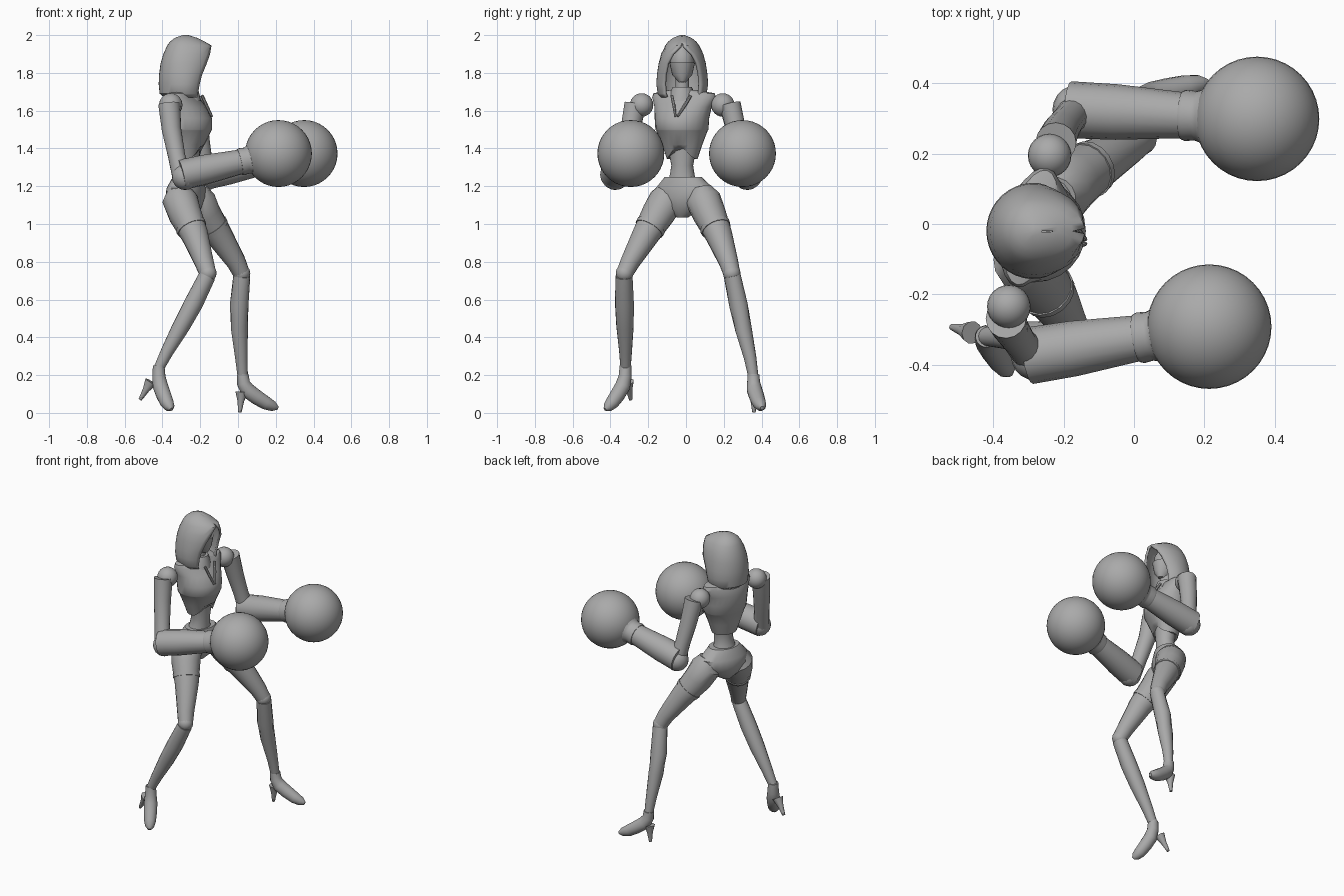
import bpy, bmesh, math
from mathutils import Vector, Matrix

if "Cube" in bpy.data.objects:
    bpy.data.objects.remove(bpy.data.objects["Cube"], do_unlink=True)

grey = bpy.data.materials.new("plain grey")
grey.use_nodes = True
grey.diffuse_color = (0.4, 0.4, 0.4, 1)
grey.node_tree.nodes["Principled BSDF"].inputs["Base Color"].default_value = (0.4, 0.4, 0.4, 1)
parts = []


def finish(name, bm):
    bmesh.ops.recalc_face_normals(bm, faces=bm.faces)
    mesh = bpy.data.meshes.new(name)
    bm.to_mesh(mesh)
    bm.free()
    mesh.materials.append(grey)
    obj = bpy.data.objects.new(name, mesh)
    bpy.context.collection.objects.link(obj)
    parts.append(obj)
    return obj


def skin(name, rings, closed=True, caps=True):
    """Join rings of points with quads."""
    bm = bmesh.new()
    rows = [[bm.verts.new(p) for p in ring] for ring in rings]
    n = len(rows[0])
    for low, high in zip(rows, rows[1:]):
        for i in range(n if closed else n - 1):
            j = (i + 1) % n
            bm.faces.new((low[i], low[j], high[j], high[i]))
    if caps:
        bm.faces.new(rows[0])
        bm.faces.new(rows[-1])
    return finish(name, bm)


def body(name, sections, yaw=0, n=24, hem=0):
    """Level rings: x, y, z, half width, depth in front, depth behind."""
    turn = Matrix.Rotation(math.radians(yaw), 3, 'Z')
    rings = []
    for k, (x, y, z, w, front, back) in enumerate(sections):
        ring = []
        for i in range(n):
            t = math.tau * i / n
            c, s = math.cos(t), math.sin(t)
            lift = hem * max(0, c) ** 4 if k == 0 else 0
            ring.append(Vector((x, y, z + lift)) + turn @ Vector(((front if c > 0 else back) * c, w * s, 0)))
        rings.append(ring)
    return skin(name, rings)


def limb(name, stations, n=16):
    """Round rings square to a path of x, y, z, radius."""
    pts = [Vector(s[:3]) for s in stations]
    rings = []
    for i, p in enumerate(pts):
        way = pts[min(i + 1, len(pts) - 1)] - pts[max(i - 1, 0)]
        q = way.to_track_quat('Z', 'Y')
        r = stations[i][3]
        rings.append([p + q @ Vector((r * math.cos(math.tau * k / n), r * math.sin(math.tau * k / n), 0))
                      for k in range(n)])
    return skin(name, rings)


def ball(name, centre, r, seg=24):
    bm = bmesh.new()
    bmesh.ops.create_uvsphere(bm, u_segments=seg, v_segments=seg // 2, radius=r,
                              matrix=Matrix.Translation(centre))
    return finish(name, bm)


# Hood: rings left open at the face, given thickness
hood_rings = []
# z, half width, front edge, back, half opening
for z, w, front, back, gap in [(1.67, .115, -.215, -.39, .085), (1.69, .13, -.212, -.415, .092),
                               (1.74, .137, -.203, -.42, .095), (1.79, .134, -.19, -.418, .092),
                               (1.85, .125, -.165, -.41, .08), (1.9, .112, -.148, -.395, .052),
                               (1.945, .09, -.14, -.375, .008), (1.965, .075, -.175, -.36, .001),
                               (1.985, .05, -.215, -.335, .001), (2.0, .012, -.262, -.292, .001)]:
    cx = -.285
    a = math.asin(gap / w)
    depth = (front - cx) / math.cos(a)
    ring = []
    for i in range(29):
        t = a + (math.tau - 2 * a) * i / 28
        c = math.cos(t)
        ring.append((cx + c * (depth if c > 0 else cx - back), -.02 + w * math.sin(t), z))
    hood_rings.append(ring)
crown = len(hood_rings)
hood = skin("hood", hood_rings, closed=False, caps=False)
bm = bmesh.new()
bm.from_mesh(hood.data)
bm.verts.ensure_lookup_table()
bm.faces.new(bm.verts[(crown - 1) * 29:crown * 29])
bmesh.ops.remove_doubles(bm, verts=bm.verts, dist=.003)
bmesh.ops.recalc_face_normals(bm, faces=bm.faces)
bm.to_mesh(hood.data)
bm.free()
thick = hood.modifiers.new("thickness", 'SOLIDIFY')
thick.thickness = .014
thick.offset = -1

# Head, mask and neck
body("head", [(-.25, -.02, 1.75, .02, .03, .04), (-.26, -.02, 1.79, .05, .055, .07),
              (-.265, -.02, 1.85, .064, .075, .085), (-.265, -.02, 1.9, .06, .07, .08),
              (-.265, -.02, 1.95, .03, .04, .05)])
body("face_mask", [(-.245, -.02, 1.752, .02, .036, .03), (-.25, -.02, 1.79, .053, .058, .03),
                   (-.255, -.02, 1.855, .068, .074, .03)])
limb("neck", [(-.28, -.02, 1.62, .045), (-.27, -.02, 1.7, .036), (-.265, -.02, 1.8, .036)])

# Torso: waist, vest with raised hem, collar and lapel edges
body("waist", [(-.275, -.02, 1.2, .085, .07, .07), (-.268, -.02, 1.26, .066, .058, .06),
               (-.262, -.02, 1.31, .058, .055, .055), (-.265, -.02, 1.38, .072, .062, .062),
               (-.27, -.02, 1.46, .1, .075, .08)], -15)
body("vest", [(-.268, -.02, 1.345, .082, .073, .07), (-.272, -.02, 1.42, .108, .095, .085),
              (-.278, -.02, 1.495, .138, .138, .095), (-.28, -.02, 1.5, .142, .143, .096),
              (-.282, -.02, 1.56, .146, .145, .1), (-.286, -.015, 1.62, .155, .113, .1),
              (-.29, -.01, 1.67, .175, .075, .08), (-.29, -.01, 1.692, .168, .062, .068),
              (-.285, -.015, 1.71, .07, .05, .055)], -15, hem=.065)
body("collar", [(-.28, -.02, 1.65, .075, .085, .08), (-.275, -.02, 1.7, .062, .068, .065),
                (-.27, -.02, 1.725, .05, .055, .055)], -15)
for side in (-1, 1):
    limb("lapel_edge", [(-.19, -.025 + side * .05, 1.68, .008), (-.168, -.035 + side * .03, 1.63, .009),
                        (-.138, -.05 + side * .006, 1.57, .006)], 8)

# Pelvis
body("pelvis", [(-.275, -.02, 1.035, .03, .035, .04), (-.275, -.015, 1.08, .1, .075, .08),
                (-.275, -.01, 1.14, .155, .09, .1), (-.272, -.008, 1.19, .16, .088, .095),
                (-.27, -.015, 1.25, .1, .072, .07)], -22)

# Legs
thighs = {"right": [(-.305, -.085, 1.19, .06), (-.307, -.1, 1.13, .094), (-.28, -.15, 1.05, .088),
                    (-.228, -.215, .94, .072), (-.18, -.295, .8, .052), (-.16, -.325, .74, .045)],
          "left": [(-.225, .075, 1.19, .06), (-.215, .09, 1.13, .094), (-.175, .125, 1.05, .088),
                   (-.1, .175, .94, .072), (-.01, .225, .8, .052), (.018, .242, .74, .045)]}
shins = {"right": [(-.163, -.328, .725, .045), (-.235, -.326, .58, .05), (-.3, -.323, .46, .046),
                   (-.375, -.32, .325, .034), (-.42, -.32, .235, .027)],
         "left": [(.02, .245, .725, .045), (.006, .278, .57, .05), (.008, .305, .44, .045),
                  (.018, .34, .29, .033), (.025, .357, .19, .027)]}
toes = {"right": (-.355, -.425, .024), "left": (.205, .402, .03)}
heels = {"right": (-.518, -.293, .07), "left": (.01, .36, .003)}
for side in ("right", "left"):
    thigh, shin = thighs[side], shins[side]
    limb(side + "_thigh", thigh)
    limb(side + "_shin", shin)
    ball(side + "_knee", thigh[-1][:3], .047, 16)
    # Stocking top round the thigh
    mid, low = Vector(thigh[2]), Vector(thigh[3])
    limb(side + "_stocking_band", [tuple(mid.lerp(low, f)[:3]) + (mid.lerp(low, f)[3] + .004,)
                                   for f in (.55, .7)])
    # Shoe swept from ankle to toe, with a narrow heel
    ankle, toe = Vector(shin[-1][:3]), Vector(toes[side])
    path = []
    for along, drop, r in [(0, -.08, .031), (.02, .2, .035), (.14, .44, .041), (.4, .66, .04),
                           (.68, .86, .036), (.9, .97, .027), (1.03, 1.03, .01)]:
        x, y, _ = ankle.lerp(toe, along)
        path.append((x, y, ankle.z + (toe.z - ankle.z) * drop, r))
    limb(side + "_shoe", path)
    heel = Vector(heels[side])
    top = ankle.lerp(heel, .42)
    limb(side + "_heel", [(*top, .033), (*top.lerp(heel, .45), .018), (*heel, .009)], 10)

# Arms with round gloves
shoulders = {"right": (-.356, -.235, 1.63), "left": (-.24, .195, 1.63)}
uppers = {"right": [(-.364, -.268, 1.635, .058), (-.352, -.295, 1.5, .052),
                    (-.325, -.335, 1.36, .046), (-.3, -.365, 1.26, .05)],
          "left": [(-.222, .232, 1.635, .058), (-.208, .265, 1.5, .052),
                   (-.185, .298, 1.36, .046), (-.165, .32, 1.26, .05)]}
elbows = {"right": (-.3, -.375, 1.26), "left": (-.182, .325, 1.26)}
gloves = {"right": (.214, -.292, 1.373), "left": (.35, .299, 1.373)}
for side in ("right", "left"):
    ball(side + "_shoulder", shoulders[side], .062)
    limb(side + "_upper_arm", uppers[side])
    elbow, glove = Vector(elbows[side]), Vector(gloves[side])
    ball(side + "_elbow", elbow + Vector((.02, 0, -.01)), .07, 20)
    limb(side + "_forearm", [(*elbow.lerp(glove, f), r)
                             for f, r in [(0, .081), (.25, .079), (.64, .064)]])
    limb(side + "_glove_cuff", [(*elbow.lerp(glove, f), r)
                                for f, r in [(.6, .069), (.62, .073), (.67, .07), (.7, .075), (.75, .1)]], 24)
    ball(side + "_glove", glove, .177, 40)

# Smooth shading with crisp edges
for obj in bpy.context.selected_objects:
    obj.select_set(False)
for obj in parts:
    obj.select_set(True)
bpy.context.view_layer.objects.active = parts[0]
bpy.ops.object.shade_smooth_by_angle(angle=math.radians(35))
